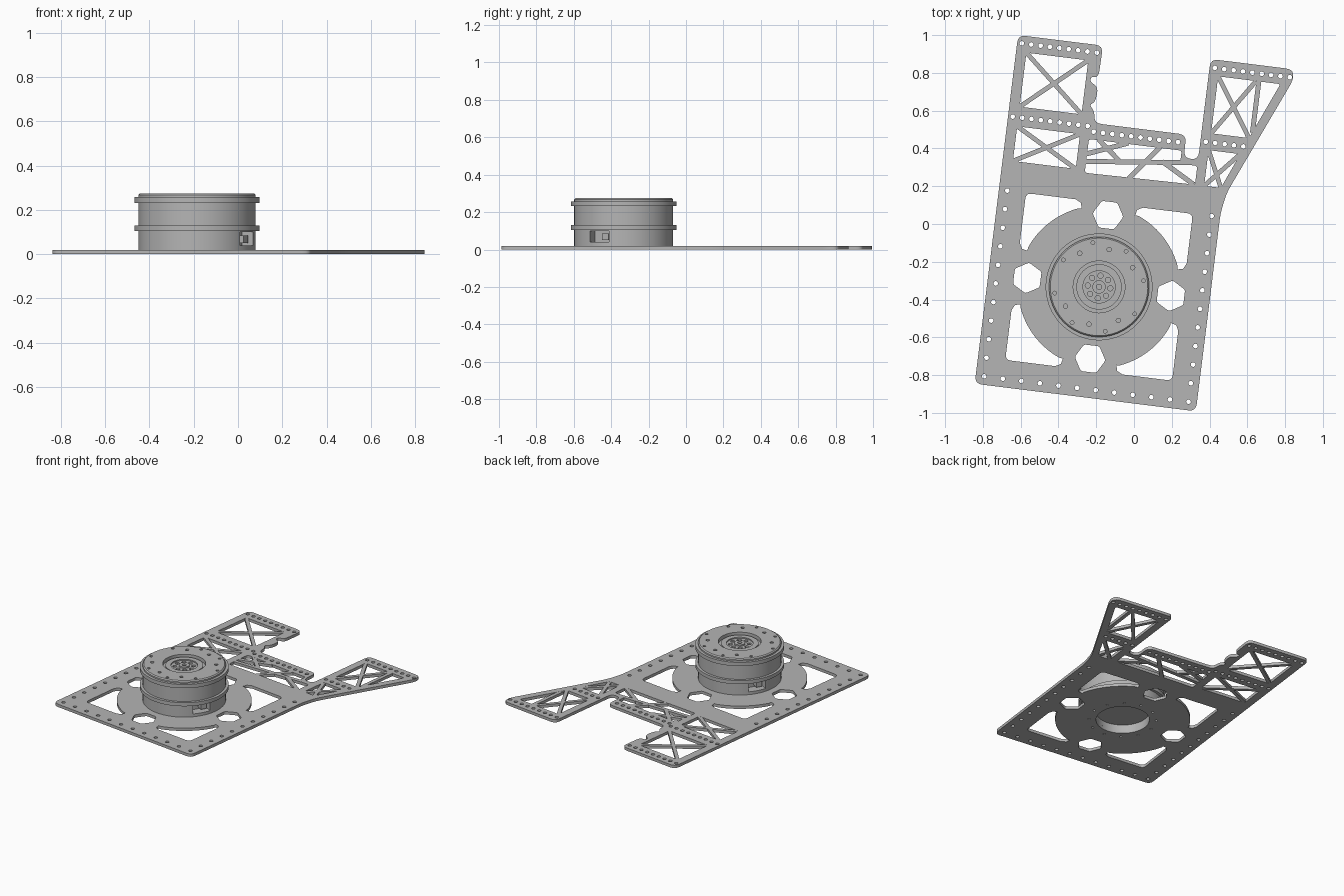
import bpy, bmesh
from math import sin, cos, pi, radians
from mathutils import Matrix, Vector

cube = bpy.data.objects.get("Cube")
if cube:
    bpy.data.objects.remove(cube)

# Everything is laid out square around the drum axis, then turned into place
PLACE = Matrix.Translation((-0.185, -0.333, 0)) @ Matrix.Rotation(radians(-7.1), 4, 'Z')
THICK = 0.02

grey = bpy.data.materials.new("metal_grey")
grey.use_nodes = True
colour = (0.46, 0.46, 0.46, 1)
grey.diffuse_color = colour
grey.node_tree.nodes["Principled BSDF"].inputs["Base Color"].default_value = colour


def add(name, bm):
    mesh = bpy.data.meshes.new(name)
    bmesh.ops.recalc_face_normals(bm, faces=bm.faces)
    bm.to_mesh(mesh)
    bm.free()
    mesh.materials.append(grey)
    ob = bpy.data.objects.new(name, mesh)
    ob.matrix_world = PLACE
    bpy.context.collection.objects.link(ob)
    return ob


def bake(ob):
    """Replace an object's data with its evaluated mesh."""
    bpy.context.view_layer.update()
    return bpy.data.meshes.new_from_object(ob.evaluated_get(bpy.context.evaluated_depsgraph_get()))


def smooth(mesh):
    for p in mesh.polygons:
        p.use_smooth = True
    mesh.set_sharp_from_angle(angle=radians(30))


def ring(u, v, r, n=12, turn=0.0):
    return [(u + r * cos(turn + 2 * pi * i / n), v + r * sin(turn + 2 * pi * i / n)) for i in range(n)]


def rounded(points, r):
    """Round every corner of a polygon."""
    out = []
    for i, p in enumerate(points):
        p, a, b = Vector(p), Vector(points[i - 1]), Vector(points[(i + 1) % len(points)])
        s = p + (a - p).normalized() * min(r, (a - p).length * 0.45)
        e = p + (b - p).normalized() * min(r, (b - p).length * 0.45)
        for t in (0, 0.25, 0.5, 0.75, 1):
            out.append(tuple(s * (1 - t) ** 2 + p * 2 * t * (1 - t) + e * t * t))
    return out


def box(x0, x1, y0, y1):
    return [(x0, y0), (x1, y0), (x1, y1), (x0, y1)]


# Plate outline
E = 0.59
outline = rounded([(-E, -E), (E, -E), (E, 0.47), (0.61, 0.58), (0.885, 1.215), (0.875, 1.27),
                   (0.437, 1.27), (0.437, 0.733), (0.361, 0.733), (0.358, 0.857),
                   (-0.13, 0.857), (-0.14, 0.92), (-0.17, 0.95), (-0.14, 0.97), (-0.135, 1.05),
                   (-0.18, 1.07), (-0.18, 1.1), (-0.14, 1.1), (-0.137, 1.27), (-E, 1.27)], 0.04)
loops = [outline]

# Truss windows
windows = {
    "left_upper": box(-0.535, -0.205, 0.895, 1.183),
    "left_lower": box(-0.535, -0.2, 0.605, 0.79),
    "middle": [(-0.15, 0.59), (0.437, 0.6), (0.437, 0.7), (0.345, 0.7), (0.345, 0.77), (-0.15, 0.77)],
    "right_upper": [(0.488, 0.88), (0.69, 0.88), (0.82, 1.184), (0.488, 1.184)],
    "right_lower": [(0.486, 0.6), (0.575, 0.6), (0.655, 0.79), (0.486, 0.79)],
}
loops += [rounded(w, 0.015) for w in windows.values()]

# Corner cutouts around the drum, and the hexagonal holes between them
arc = [(0.43 * cos(radians(a)), 0.43 * sin(radians(a))) for a in range(68, 21, -2)]
corner = [(0.4, 0.143), (0.43, 0.15), (0.445, 0.18)]
corner += rounded([(0.445, 0.3), (0.445, 0.445), (0.3, 0.445)], 0.03)[5:10]
corner += [(0.18, 0.445), (0.15, 0.43), (0.143, 0.4)]
for k in range(4):
    c, s = cos(k * pi / 2), sin(k * pi / 2)
    loops.append([(x * c - y * s, x * s + y * c) for x, y in corner + arc])
    loops.append(rounded(ring(0.383 * c, 0.383 * s, 0.082, 6, (k + 1) * pi / 2), 0.012))

# Rows of round holes: start, step, count
H, STEP = 0.545, 0.0991
rows = [((-H, -H), (STEP, 0), 12), ((-H, -H + STEP), (0, STEP), 10), ((H, -H + STEP), (0, STEP), 10),
        ((-0.565, 1.229), (0.05, 0), 9), ((-0.565, 0.838), (0.05, 0), 9), ((-0.13, 0.812), (0.05, 0), 10),
        ((0.465, 1.226), (0.05, 0), 9), ((0.466, 0.832), (0.05, 0), 5)]
for (u, v), (du, dv), n in rows:
    loops += [ring(u + du * i, v + dv * i, 0.0125) for i in range(n)]
loops.append(ring(0, 0, 0.17, 64))
loops += [ring(x, y, 0.008) for x, y in ring(0, 0, 0.215)]

curve = bpy.data.curves.new("plate_curve", 'CURVE')
curve.dimensions = '2D'
curve.fill_mode = 'BOTH'
curve.extrude = THICK / 2
for loop in loops:
    spline = curve.splines.new('POLY')
    spline.points.add(len(loop) - 1)
    for point, (x, y) in zip(spline.points, loop):
        point.co = (x, y, 0, 1)
    spline.use_cyclic_u = True
helper = bpy.data.objects.new("plate_curve", curve)
bpy.context.collection.objects.link(helper)
plate_mesh = bake(helper)
bpy.data.objects.remove(helper)
bm = bmesh.new()
bm.from_mesh(plate_mesh)
bmesh.ops.remove_doubles(bm, verts=bm.verts, dist=0.00001)
bmesh.ops.translate(bm, verts=bm.verts, vec=(0, 0, THICK / 2))
add("base_plate", bm)


# Truss bars across the windows
def bar(bm, a, b, width):
    a, b = Vector(a), Vector(b)
    d = b - a
    m = Matrix.Translation(((a.x + b.x) / 2, (a.y + b.y) / 2, THICK / 2))
    m = m @ Matrix.Rotation(-d.angle_signed(Vector((1, 0))) * -1, 4, 'Z')
    bmesh.ops.create_cube(bm, size=1, matrix=m @ Matrix.Diagonal((d.length, width, THICK - 0.0006, 1)))


bm = bmesh.new()
for name, w in windows.items():
    if name != "middle":
        bar(bm, w[0], (0.69, 1.184) if name == "right_upper" else w[2], 0.024)
        bar(bm, w[1], w[3], 0.024)
for a, b in [((0.705, 0.91), (0.705, 1.19)),
             ((-0.155, 0.65), (0.44, 0.717)), ((0.085, 0.59), (0.23, 0.775)),
             ((0.25, 0.7), (0.43, 0.6)), ((-0.155, 0.69), (0.06, 0.775)),
             ((-0.1, 0.775), (0.03, 0.67))]:
    bar(bm, a, b, 0.026)
add("truss_bars", bm)

# Drum: turned profile with two flanges and a stepped hub
profile = [(0, 0.06), (0.17, 0.06), (0.17, 0.02), (0.265, 0.02), (0.265, 0.105), (0.283, 0.105),
           (0.283, 0.13), (0.265, 0.13), (0.265, 0.232), (0.283, 0.232), (0.283, 0.258),
           (0.265, 0.258), (0.265, 0.268), (0.258, 0.275), (0.137, 0.275), (0.137, 0.25),
           (0.12, 0.25), (0.12, 0.264), (0.085, 0.264), (0.085, 0.256), (0.035, 0.256),
           (0.035, 0.266), (0, 0.266)]
bm = bmesh.new()
verts = [bm.verts.new((r, 0, z)) for r, z in profile]
edges = [bm.edges.new(pair) for pair in zip(verts, verts[1:])]
bmesh.ops.spin(bm, geom=verts + edges, cent=(0, 0, 0), axis=(0, 0, 1), angle=2 * pi, steps=72)
bmesh.ops.remove_doubles(bm, verts=bm.verts, dist=0.0001)
drum = add("drum", bm)

# Drum cutter: screw holes in the top and two side pockets
SIDES = [radians(-23), radians(157)]
bm = bmesh.new()


def drill(radius, angle, size):
    m = Matrix.Translation((radius * cos(angle), radius * sin(angle), 0.265))
    bmesh.ops.create_cone(bm, cap_ends=True, segments=12, radius1=size, radius2=size, depth=0.04, matrix=m)


for k in range(8):
    drill(0.237, radians(15 + 45 * k), 0.01)
    drill(0.06, radians(45 * k), 0.014)
    if k not in (3, 7):
        drill(0.205, radians(37 + 45 * k), 0.012)
drill(0, 0, 0.014)
for a in SIDES:
    m = Matrix.Rotation(a, 4, 'Z') @ Matrix.Translation((0.26, 0, 0.07))
    bmesh.ops.create_cube(bm, size=1, matrix=m @ Matrix.Diagonal((0.12, 0.12, 0.06, 1)))
cutter = add("drum_cutter", bm)
cutter.hide_render = True
cut = drum.modifiers.new("cut", 'BOOLEAN')
cut.operation = 'DIFFERENCE'
cut.solver = 'EXACT'
cut.object = cutter
result = bake(drum)
drum.modifiers.clear()
drum.data = result
bpy.data.objects.remove(cutter)
smooth(drum.data)

# Small connector block inside each pocket
for name, a in zip(("front_connector", "back_connector"), SIDES):
    bm = bmesh.new()
    m = Matrix.Rotation(a, 4, 'Z') @ Matrix.Translation((0.215, 0.025, 0.068))
    bmesh.ops.create_cube(bm, size=1, matrix=m @ Matrix.Diagonal((0.05, 0.04, 0.035, 1)))
    add(name, bm)
